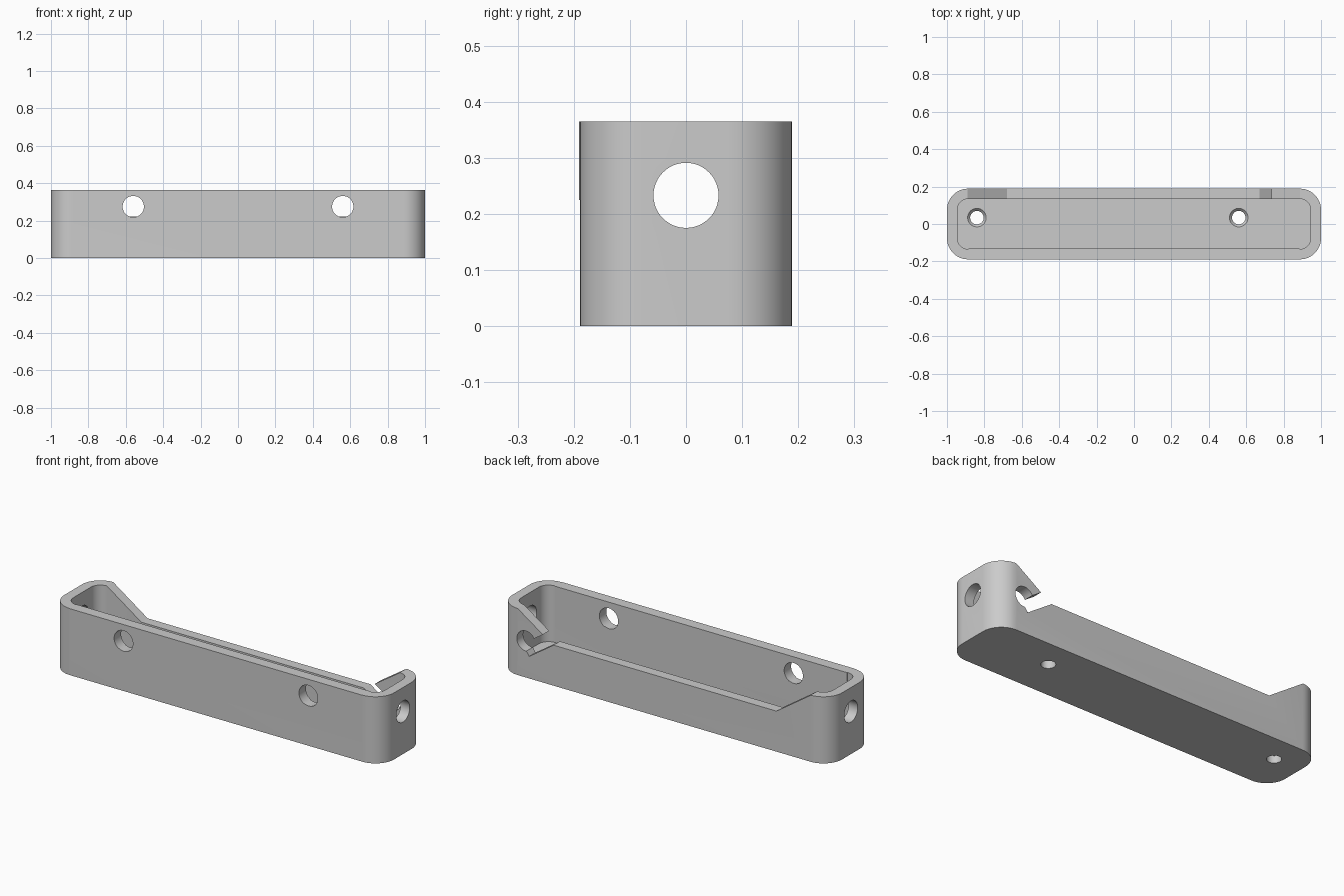
import bpy, bmesh, math
from mathutils import Vector, Matrix

cube = bpy.data.objects.get("Cube")
if cube:
    bpy.data.objects.remove(cube, do_unlink=True)

H, HALF_Y, WALL, FLOOR = 0.365, 0.189, 0.055, 0.055

grey = bpy.data.materials.new("light grey plastic")
grey.use_nodes = True
grey.diffuse_color = (0.6, 0.6, 0.6, 1)
grey.node_tree.nodes["Principled BSDF"].inputs["Base Color"].default_value = (0.6, 0.6, 0.6, 1)


def prism(name, points, extrude):
    """Extrude a closed loop of 3D points along a vector."""
    bm = bmesh.new()
    face = bm.faces.new([bm.verts.new(p) for p in points])
    grown = bmesh.ops.extrude_face_region(bm, geom=[face])["geom"]
    bmesh.ops.translate(bm, vec=Vector(extrude),
                        verts=[g for g in grown if isinstance(g, bmesh.types.BMVert)])
    bmesh.ops.recalc_face_normals(bm, faces=bm.faces)
    return finish(name, bm)


def finish(name, bm):
    mesh = bpy.data.meshes.new(name)
    bm.to_mesh(mesh)
    bm.free()
    mesh.materials.append(grey)
    obj = bpy.data.objects.new(name, mesh)
    bpy.context.collection.objects.link(obj)
    return obj


def rounded_block(name, hx, hy, r, z0, z1, steps=12):
    pts = []
    for k, (sx, sy) in enumerate([(1, 1), (-1, 1), (-1, -1), (1, -1)]):
        for i in range(steps + 1):
            a = (k + i / steps) * math.pi / 2
            pts.append((sx * (hx - r) + r * math.cos(a), sy * (hy - r) + r * math.sin(a), z0))
    return prism(name, pts, (0, 0, z1 - z0))


def rod(name, centre, axis, length, r1, r2=None):
    bm = bmesh.new()
    turn = Vector((0, 0, 1)).rotation_difference(Vector(axis)).to_matrix().to_4x4()
    bmesh.ops.create_cone(bm, cap_ends=True, segments=48, radius1=r1,
                          radius2=r1 if r2 is None else r2, depth=length,
                          matrix=Matrix.Translation(centre) @ turn)
    return finish(name, bm)


def box(name, low, high):
    (x0, y0, z0), (x1, y1, z1) = low, high
    return prism(name, [(x0, y0, z0), (x1, y0, z0), (x1, y1, z0), (x0, y1, z0)], (0, 0, z1 - z0))


def combine(target, tool, operation="DIFFERENCE"):
    tool.hide_render = True
    mod = target.modifiers.new("cut", "BOOLEAN")
    mod.operation, mod.solver, mod.object = operation, "EXACT", tool
    bpy.context.view_layer.objects.active = target
    bpy.ops.object.modifier_apply(modifier=mod.name)
    bpy.data.objects.remove(tool, do_unlink=True)


# Rounded tray shell
tray = rounded_block("tray", 1, HALF_Y, 0.113, 0, H)
combine(tray, rounded_block("cavity", 1 - WALL, HALF_Y - WALL, 0.058, FLOOR, H + 0.1))

# Slightly thicker upper panel in the front wall
combine(tray, box("front_panel", (-0.885, -HALF_Y - 0.002, 0.225),
                  (0.885, WALL - HALF_Y + 0.003, H)), "UNION")

# Open back wall: sloped ends, with a slanted cable slot on the left
opening = [(-0.94, 0.4), (-0.68, 0.222), (0.67, 0.222), (0.818, 0.121),
           (0.858, 0.179), (0.735, 0.262), (0.94, 0.4)]
combine(tray, prism("back_opening", [(x, 0.1, z) for x, z in opening], (0, 0.2, 0)))
combine(tray, rod("slot_hole", (0.838, 0.15, 0.2), (0, 1, 0), 0.2, 0.055))

# Front holes and end holes
for side in (-1, 1):
    combine(tray, rod("front_hole", (side * 0.56, -0.16, 0.275), (0, 1, 0), 0.15, 0.057))
    combine(tray, rod("end_hole", (side, 0, 0.233), (1, 0, 0), 0.3, 0.058))

# Countersunk screw holes in the floor
for x in (-0.84, 0.56):
    combine(tray, rod("screw_hole", (x, 0.034, 0), (0, 0, 1), 0.3, 0.036))
    combine(tray, rod("countersink", (x, 0.034, FLOOR), (0, 0, 1), 0.03, 0.036, 0.063))

bpy.ops.object.select_all(action="DESELECT")
tray.select_set(True)
bpy.context.view_layer.objects.active = tray
bpy.ops.object.shade_smooth_by_angle(angle=math.radians(30))
